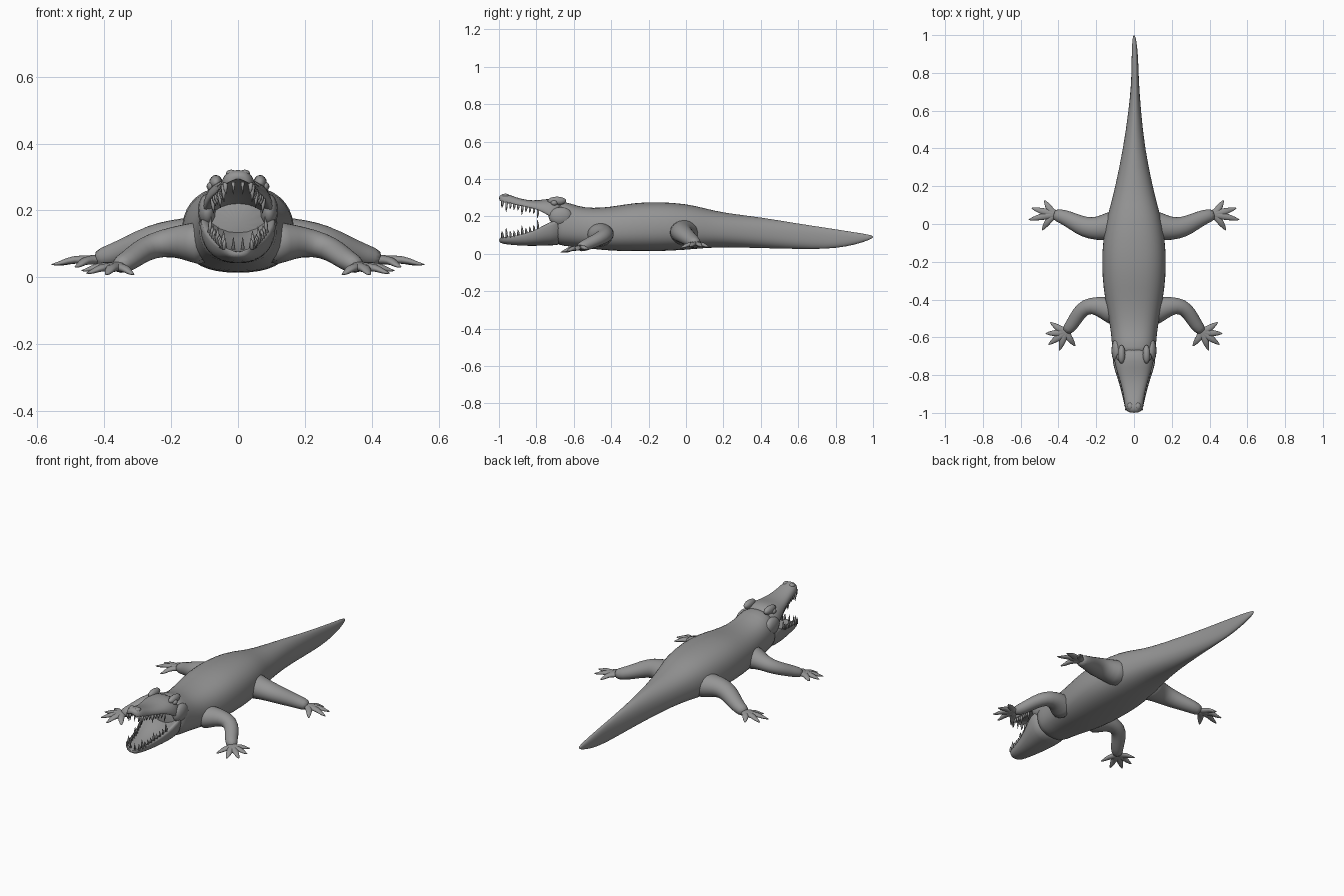
import bpy, bmesh
from math import sin, cos, pi
from mathutils import Vector

if "Cube" in bpy.data.objects:
    bpy.data.objects.remove(bpy.data.objects["Cube"])

hide = bpy.data.materials.new("grey hide")
hide.use_nodes = True
GREY = (0.3, 0.3, 0.3, 1)
hide.diffuse_color = GREY
hide.node_tree.nodes["Principled BSDF"].inputs["Base Color"].default_value = GREY


def finish(name, bm, subdiv=1, mirror=False):
    bmesh.ops.recalc_face_normals(bm, faces=bm.faces)
    for f in bm.faces:
        f.smooth = True
    mesh = bpy.data.meshes.new(name)
    bm.to_mesh(mesh)
    bm.free()
    mesh.materials.append(hide)
    obj = bpy.data.objects.new(name, mesh)
    bpy.context.collection.objects.link(obj)
    if mirror:
        obj.modifiers.new("Mirror", 'MIRROR').use_mirror_merge = False
    if subdiv:
        s = obj.modifiers.new("Smooth", 'SUBSURF')
        s.levels = s.render_levels = subdiv
    return obj


def loft(bm, rings):
    """Skin a row of closed rings and cap both ends."""
    loops = [[bm.verts.new(p) for p in ring] for ring in rings]
    n = len(loops[0])
    for a, b in zip(loops, loops[1:]):
        for i in range(n):
            j = (i + 1) % n
            bm.faces.new((a[i], a[j], b[j], b[i]))
    bm.faces.new(loops[0])
    bm.faces.new(loops[-1])


def power(v, p):
    return abs(v) ** p * (1 if v > 0 else -1)


def body_ring(y, w, zb, zt, p, x=0, n=20):
    mid = zb + (zt - zb) * 0.45
    ring = []
    for i in range(n):
        c, s = cos(2 * pi * i / n), sin(2 * pi * i / n)
        h = zt - mid if s > 0 else mid - zb
        ring.append((x + w * power(c, p), y, mid + h * power(s, 0.85)))
    return ring


def jaw_ring(y, w, rim, outer, n=12):
    """Arched outside, hollowed inside between the two rims."""
    h = outer - rim
    ring = [(w * power(cos(pi * i / n), 0.8), y, rim + h * power(sin(pi * i / n), 0.75))
            for i in range(n + 1)]
    return ring + [(w * k, y, rim + h * d) for k, d in ((-0.82, 0.06), (-0.5, 0.3), (0, 0.38), (0.5, 0.3), (0.82, 0.06))]


def tube(bm, path, n=10, flat=0.9):
    """Limb through (x, y, z, radius) points."""
    pts = [Vector(p[:3]) for p in path]
    rings = []
    for k, p in enumerate(pts):
        t = (pts[min(k + 1, len(pts) - 1)] - pts[max(k - 1, 0)]).normalized()
        side = t.cross(Vector((0, 0, 1))).normalized()
        up = side.cross(t)
        r = path[k][3]
        rings.append([p + side * (r * cos(2 * pi * i / n)) + up * (r * flat * sin(2 * pi * i / n))
                      for i in range(n)])
    loft(bm, rings)


def blob(bm, centre, size):
    vs = bmesh.ops.create_uvsphere(bm, u_segments=12, v_segments=8, radius=1)["verts"]
    bmesh.ops.scale(bm, vec=size, verts=vs)
    bmesh.ops.translate(bm, vec=centre, verts=vs)


# Trunk and tail: y, half width, bottom, top, section power, x offset
bm = bmesh.new()
loft(bm, [body_ring(*r) for r in (
    (-0.71, 0.108, 0.05, 0.275, 0.8), (-0.65, 0.118, 0.04, 0.285, 0.8),
    (-0.58, 0.122, 0.035, 0.255, 0.8), (-0.5, 0.135, 0.025, 0.245, 0.8),
    (-0.4, 0.155, 0.015, 0.252, 0.8), (-0.28, 0.17, 0.012, 0.275, 0.8),
    (-0.15, 0.172, 0.012, 0.28, 0.8), (0, 0.155, 0.02, 0.27, 0.85),
    (0.1, 0.125, 0.03, 0.245, 0.9), (0.2, 0.1, 0.035, 0.22, 1),
    (0.4, 0.058, 0.03, 0.197, 1.1), (0.6, 0.033, 0.025, 0.162, 1.1, 0.004),
    (0.75, 0.02, 0.025, 0.14, 1, 0.006), (0.86, 0.018, 0.038, 0.122, 1, 0.005),
    (0.95, 0.014, 0.062, 0.108, 1, 0.003), (1.003, 0.005, 0.085, 0.097, 1))])
finish("trunk_and_tail", bm)

# Jaws: y, half width, rim height, outer height
upper = ((-0.65, 0.108, 0.15, 0.29), (-0.73, 0.108, 0.197, 0.298), (-0.79, 0.088, 0.235, 0.285),
         (-0.85, 0.069, 0.248, 0.287), (-0.91, 0.055, 0.26, 0.302), (-0.96, 0.05, 0.27, 0.323),
         (-0.985, 0.042, 0.276, 0.32), (-1, 0.026, 0.285, 0.308))
lower = ((-0.65, 0.115, 0.2, 0.042), (-0.73, 0.118, 0.178, 0.045), (-0.79, 0.098, 0.137, 0.042),
         (-0.86, 0.075, 0.11, 0.042), (-0.93, 0.058, 0.096, 0.047), (-0.98, 0.047, 0.092, 0.053),
         (-1, 0.03, 0.086, 0.062))
for name, rows in (("upper_jaw", upper), ("lower_jaw", lower)):
    bm = bmesh.new()
    loft(bm, [jaw_ring(*r) for r in rows])
    finish(name, bm)


# Teeth follow the rims, with a few long fangs
def teeth(name, rows, direction):
    bm = bmesh.new()
    for k in range(10):
        y = -0.98 + 0.021 * k
        a, b = next((a, b) for a, b in zip(rows, rows[1:]) if b[0] <= y <= a[0])
        t = (y - a[0]) / (b[0] - a[0])
        w, z = (a[i] + (b[i] - a[i]) * t for i in (1, 2))
        length = 0.045 if k % 4 == 1 else 0.026
        x = w * 0.86
        tube(bm, [(x, y, z - 0.008 * direction, 0.008), (x, y - 0.001, z + length * 0.45 * direction, 0.006),
                  (x * 0.96, y - 0.003, z + length * direction, 0.001)], n=6, flat=1)
    tube(bm, [(0.014, -0.985, rows[-2][2] - 0.008 * direction, 0.006),
              (0.014, -0.988, rows[-2][2] + 0.028 * direction, 0.001)], n=6, flat=1)
    finish(name, bm, 0, True)


teeth("upper_teeth", upper, -1)
teeth("lower_teeth", lower, 1)

# Brows, eyes, cheeks and nostrils
bm = bmesh.new()
blob(bm, (0.066, -0.69, 0.283), (0.02, 0.05, 0.023))
blob(bm, (0.08, -0.705, 0.272), (0.014, 0.018, 0.014))
blob(bm, (0.092, -0.67, 0.2), (0.028, 0.065, 0.05))
blob(bm, (0.02, -0.965, 0.31), (0.016, 0.02, 0.012))
finish("brows_and_nostrils", bm, 0, True)


# Legs with webbed, clawed feet
def leg(name, path, toes):
    bm = bmesh.new()
    tube(bm, path, n=12)
    ankle = Vector(path[-2][:3])
    palm = Vector(path[-1][:3])
    for x, y, z in toes:
        tip = Vector((x, y, z))
        knuckle = palm.lerp(tip, 0.5) + Vector((0, 0, 0.01))
        tube(bm, [(*ankle.lerp(palm, 0.5), 0.02), (*palm.lerp(tip, 0.1), 0.024), (*knuckle, 0.019),
                  (*palm.lerp(tip, 0.78), 0.012), (*tip, 0.002)], n=8, flat=0.65)
    finish(name, bm, 1, True)


leg("front_leg",
    [(0.08, -0.47, 0.1, 0.085), (0.14, -0.45, 0.105, 0.068), (0.2, -0.432, 0.107, 0.05),
     (0.255, -0.435, 0.095, 0.044), (0.295, -0.475, 0.075, 0.04), (0.325, -0.53, 0.05, 0.036),
     (0.365, -0.575, 0.03, 0.03)],
    [(0.31, -0.648, 0.008), (0.395, -0.672, 0.008), (0.455, -0.64, 0.012),
     (0.47, -0.58, 0.02), (0.445, -0.52, 0.025)])
leg("hind_leg",
    [(0.07, 0.0, 0.11, 0.09), (0.14, -0.015, 0.115, 0.075), (0.2, -0.025, 0.117, 0.064),
     (0.26, -0.018, 0.107, 0.057), (0.32, 0.012, 0.085, 0.047), (0.375, 0.04, 0.065, 0.04),
     (0.43, 0.052, 0.052, 0.032)],
    [(0.475, 0.127, 0.035), (0.545, 0.085, 0.038), (0.56, 0.022, 0.038), (0.488, -0.035, 0.03)])
